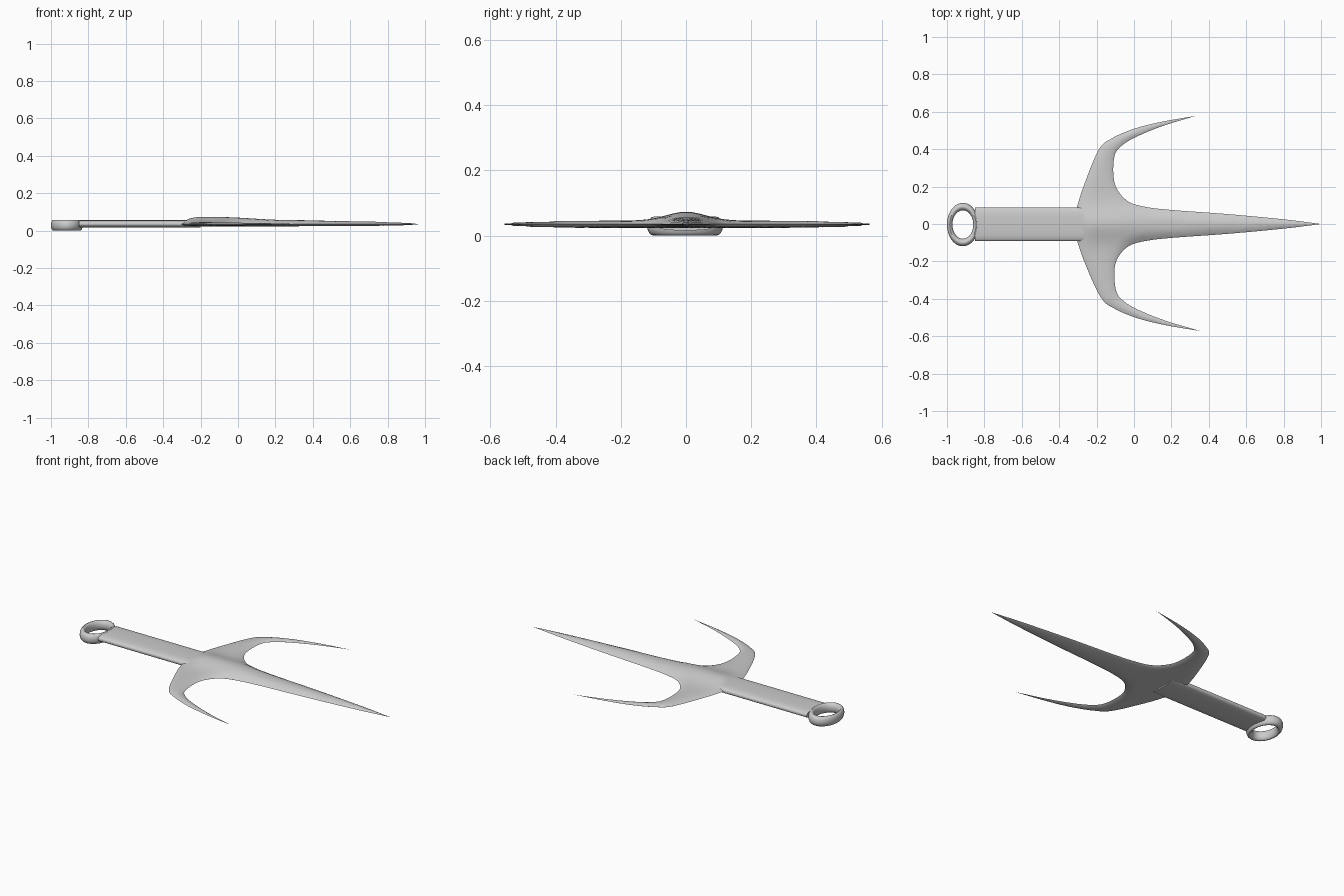
import bpy, bmesh, math
from mathutils import Vector
from mathutils.geometry import delaunay_2d_cdt

if "Cube" in bpy.data.objects:
    bpy.data.objects.remove(bpy.data.objects["Cube"])


def add_object(name, bm, angle=40):
    bmesh.ops.recalc_face_normals(bm, faces=bm.faces)
    me = bpy.data.meshes.new(name)
    bm.to_mesh(me)
    bm.free()
    ob = bpy.data.objects.new(name, me)
    bpy.context.collection.objects.link(ob)
    bpy.ops.object.select_all(action='DESELECT')
    ob.select_set(True)
    bpy.context.view_layer.objects.active = ob
    bpy.ops.object.shade_smooth_by_angle(angle=math.radians(angle))
    return ob


def spline(pts, n=7):
    # smooth curve through all points
    p = [Vector(q) for q in pts]
    p = [2 * p[0] - p[1]] + p + [2 * p[-1] - p[-2]]
    out = []
    for i in range(1, len(p) - 2):
        a, b, c, d = p[i - 1:i + 3]
        for k in range(n):
            t = k / n
            out.append(0.5 * (2 * b + (c - a) * t + (2 * a - 5 * b + 4 * c - d) * t * t
                              + (3 * b - a - 3 * c + d) * t ** 3))
    return out + [p[-2]]


def lerp_table(x, table):
    for (x0, y0), (x1, y1) in zip(table, table[1:]):
        if x <= x1:
            t = max(0, (x - x0) / (x1 - x0))
            t = t * t * (3 - 2 * t)
            return y0 + (y1 - y0) * t
    return table[-1][1]


# Outline of the three-pronged blade: one half, mirrored
outer = spline([(-.308, .08), (-.27, .2), (-.19, .395), (-.12, .457), (0, .509), (.15, .547), (.33, .578)])
inner = spline([(.33, .578), (.15, .523), (0, .46), (-.075, .41), (-.105, .36), (-.11, .26), (-.09, .185),
                (-.03, .12), (.06, .092), (.2, .075), (.5, .053), (.8, .025), (1, 0)])
half = outer + inner[1:]
lower = [Vector((p.x + .025 * (p.y / .58) ** 2, -p.y * .99)) for p in half[:-1]]
outline = half + lower[::-1]
N = len(outline)


def edge_distance(p):
    best = 9
    for i in range(N):
        a, b = outline[i], outline[(i + 1) % N]
        ab = b - a
        t = min(1, max(0, (p - a).dot(ab) / ab.length_squared))
        best = min(best, (p - a - ab * t).length)
    return best


# Interior points: rows following the edge, then a staggered grid
points = list(outline)
for off in (.004, .011, .022):
    for i in range(N):
        t = outline[(i + 1) % N] - outline[i - 1]
        q = outline[i] + Vector((t.y, -t.x)).normalized() * off
        if edge_distance(q) > off * .9:
            points.append(q)
for j in range(-26, 27):
    for i in range(66):
        q = Vector((-.3 + .02 * i + .01 * (j % 2), .02 * j))
        if edge_distance(q) > .03:
            points.append(q)
for i in range(60):
    q = Vector((-.3 + i * .0215, 0))
    if .008 < edge_distance(q) < .03:
        points.append(q)
flat, _, tris, *_ = delaunay_2d_cdt(points, [], [list(range(N))], 1, 1e-6)

# Blade: thin lens with a raised centre on the upper side
MID = .035
boss = [(-.31, .4), (-.21, 1), (-.12, 1), (.28, .4), (.6, .2), (1, .05)]
bm = bmesh.new()
top, bottom = {}, {}
for i in {v for t in tris for v in t}:
    p = flat[i]
    d = edge_distance(p)
    if d < 1e-5:
        top[i] = bottom[i] = bm.verts.new((p.x, p.y, MID))
        continue
    lens = 1 - math.exp(-d / .02)
    rise = .027 * lerp_table(p.x, boss) * math.exp(-(p.y / .085) ** 2) * min(1, d / .035)
    top[i] = bm.verts.new((p.x, p.y, MID + .011 * lens + rise))
    bottom[i] = bm.verts.new((p.x, p.y, MID - .012 * lens))
for t in tris:
    bm.faces.new([top[i] for i in t])
    if any(top[i] is not bottom[i] for i in t):
        bm.faces.new([bottom[i] for i in reversed(t)])
add_object("pronged_blade", bm, 60)

# Handle: flattened bar with rounded sides
bm = bmesh.new()
rings = []
for x in (-.85, -.2):
    ring = []
    for k in range(32):
        a = math.tau * k / 32
        c, s = math.cos(a), math.sin(a)
        ring.append(bm.verts.new((x, -.002 + .09 * math.copysign(abs(c) ** .6, c),
                                  .036 + .02 * math.copysign(abs(s) ** .75, s))))
    rings.append(ring)
for k in range(32):
    m = (k + 1) % 32
    bm.faces.new((rings[0][k], rings[0][m], rings[1][m], rings[1][k]))
for ring in rings:
    bm.faces.new(ring)
add_object("handle", bm)

# Pommel ring: oval torus
bm = bmesh.new()
grid = []
for i in range(48):
    a = math.tau * i / 48
    row = []
    for j in range(16):
        b = math.tau * j / 16
        r = .096 + .02 * math.cos(b)
        row.append(bm.verts.new((-.915 + .733 * r * math.cos(a), -.003 + r * math.sin(a),
                                 .029 + .029 * math.sin(b))))
    grid.append(row)
for i in range(48):
    for j in range(16):
        k, m = (i + 1) % 48, (j + 1) % 16
        bm.faces.new((grid[i][j], grid[k][j], grid[k][m], grid[i][m]))
add_object("pommel_ring", bm)
